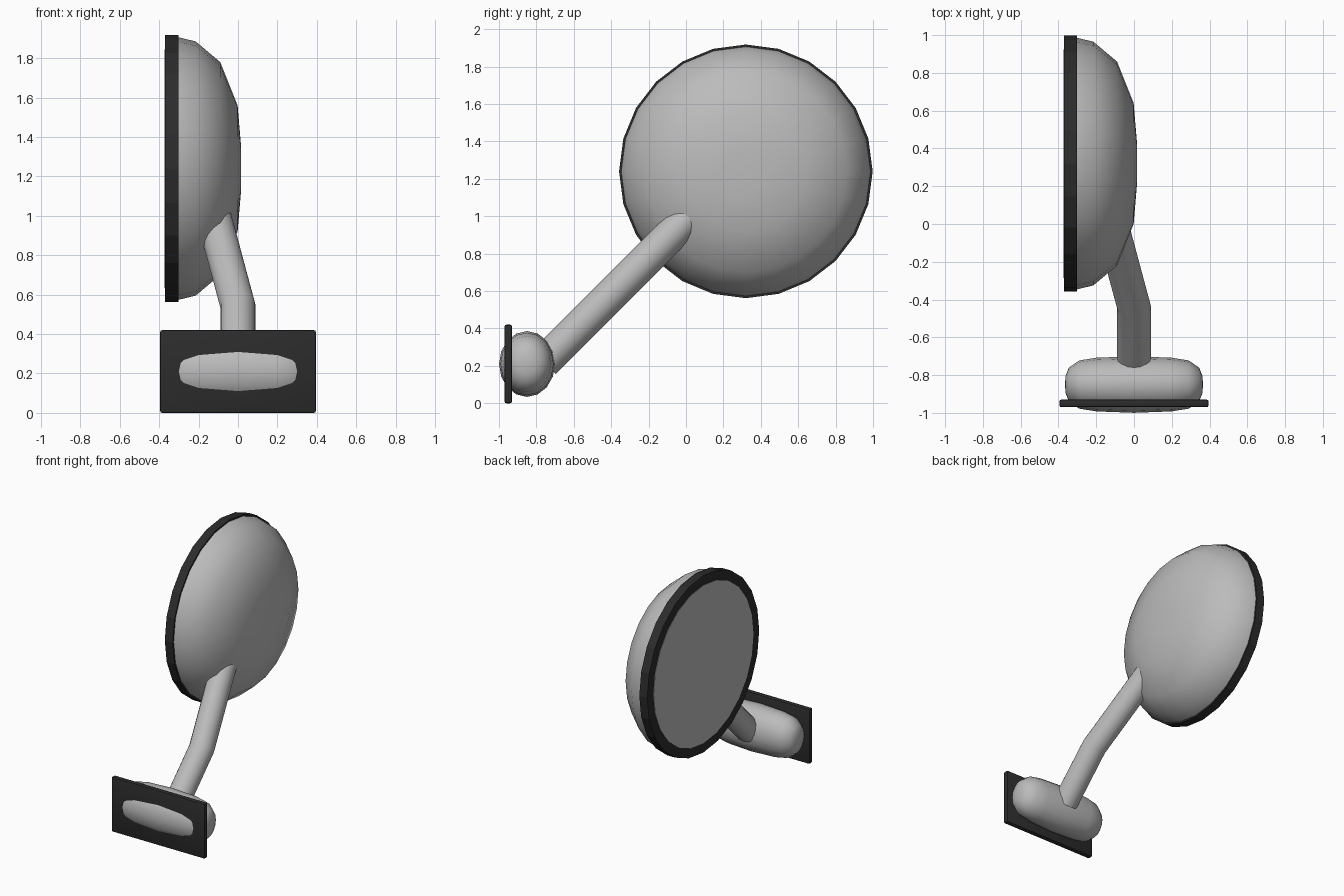
import bpy, bmesh, math
from mathutils import Vector

if "Cube" in bpy.data.objects:
    bpy.data.objects.remove(bpy.data.objects["Cube"])


def material(name, value):
    m = bpy.data.materials.new(name)
    m.use_nodes = True
    color = (value, value, value, 1)
    m.diffuse_color = color
    m.node_tree.nodes["Principled BSDF"].inputs["Base Color"].default_value = color
    return m


grey = material("light grey", 0.5)
black = material("black rubber", 0.025)


def finish(name, bm, mat, angle):
    bmesh.ops.recalc_face_normals(bm, faces=bm.faces)
    mesh = bpy.data.meshes.new(name)
    bm.to_mesh(mesh)
    bm.free()
    mesh.materials.append(mat)
    obj = bpy.data.objects.new(name, mesh)
    bpy.context.collection.objects.link(obj)
    bpy.ops.object.select_all(action="DESELECT")
    obj.select_set(True)
    bpy.context.view_layer.objects.active = obj
    bpy.ops.object.shade_smooth_by_angle(angle=math.radians(angle))
    return obj


def skin(bm, rings):
    """Join rings of points into a closed tube."""
    rows = [[bm.verts.new(p) for p in ring] for ring in rings]
    n = len(rows[0])
    for a, b in zip(rows, rows[1:]):
        for i in range(n):
            j = (i + 1) % n
            bm.faces.new((a[i], a[j], b[j], b[i]))
    for row in (rows[0], rows[-1]):
        bm.faces.new(row)
    bmesh.ops.remove_doubles(bm, verts=bm.verts, dist=0.0001)


def lathe(name, profile, y, z, mat, sides, squash=1.0, angle=40):
    """Turn (x, radius) points about an axis along x."""
    bm = bmesh.new()
    turns = [math.tau * i / sides for i in range(sides)]
    skin(bm, [[(x, y + r * squash * math.cos(t), z + r * math.sin(t)) for t in turns]
              for x, r in profile])
    return finish(name, bm, mat, angle)


def tube(name, path, radius, sides, mat):
    """Sweep a circle along a path with mitred bends."""
    pts = [Vector(p) for p in path]
    dirs = [(b - a).normalized() for a, b in zip(pts, pts[1:])]
    rings = []
    for i, p in enumerate(pts):
        axis = (dirs[max(i - 1, 0)] + dirs[min(i, len(dirs) - 1)]).normalized()
        u = axis.cross(Vector((1, 0, 0))).normalized()
        v = axis.cross(u)
        rings.append([p + radius * (u * math.cos(t) + v * math.sin(t))
                      for t in (math.tau * k / sides for k in range(sides))])
    bm = bmesh.new()
    skin(bm, rings)
    return finish(name, bm, mat, 40)


# Round mirror head: domed shell, dark rim, flat glass
cy, cz = 0.32, 1.24
lathe("mirror_shell", [(-0.31, 0.668), (-0.215, 0.645), (-0.09, 0.54), (-0.002, 0.32),
                       (0.015, 0.12), (0.016, 0.01)], cy, cz, grey, 24, angle=60)
lathe("mirror_rim", [(-0.37, 0.678), (-0.303, 0.678)], cy, cz, black, 24, angle=10)
lathe("mirror_glass", [(-0.373, 0.605), (-0.365, 0.605)], cy, cz, grey, 24)

# Bent support arm
tube("arm", [(0, -0.76, 0.22), (0, -0.44, 0.54), (-0.14, 0.08, 1.06)], 0.09, 16, grey)

# Rounded mounting base
half = [(0.365, 0.01), (0.362, 0.055), (0.345, 0.105), (0.29, 0.15), (0.2, 0.167)]
lathe("base", [(-x, r) for x, r in half] + [(0, 0.176)] + half[::-1],
      -0.85, 0.21, grey, 16, squash=0.85, angle=70)

# Flat mounting plate
bm = bmesh.new()
bmesh.ops.create_cube(bm, size=1)
for v in bm.verts:
    v.co = (v.co.x * 0.79, v.co.y * 0.04 - 0.95, v.co.z * 0.42 + 0.21)
bmesh.ops.bevel(bm, geom=bm.edges[:], offset=0.01, segments=2, affect="EDGES", profile=0.5)
finish("mounting_plate", bm, black, 30)
